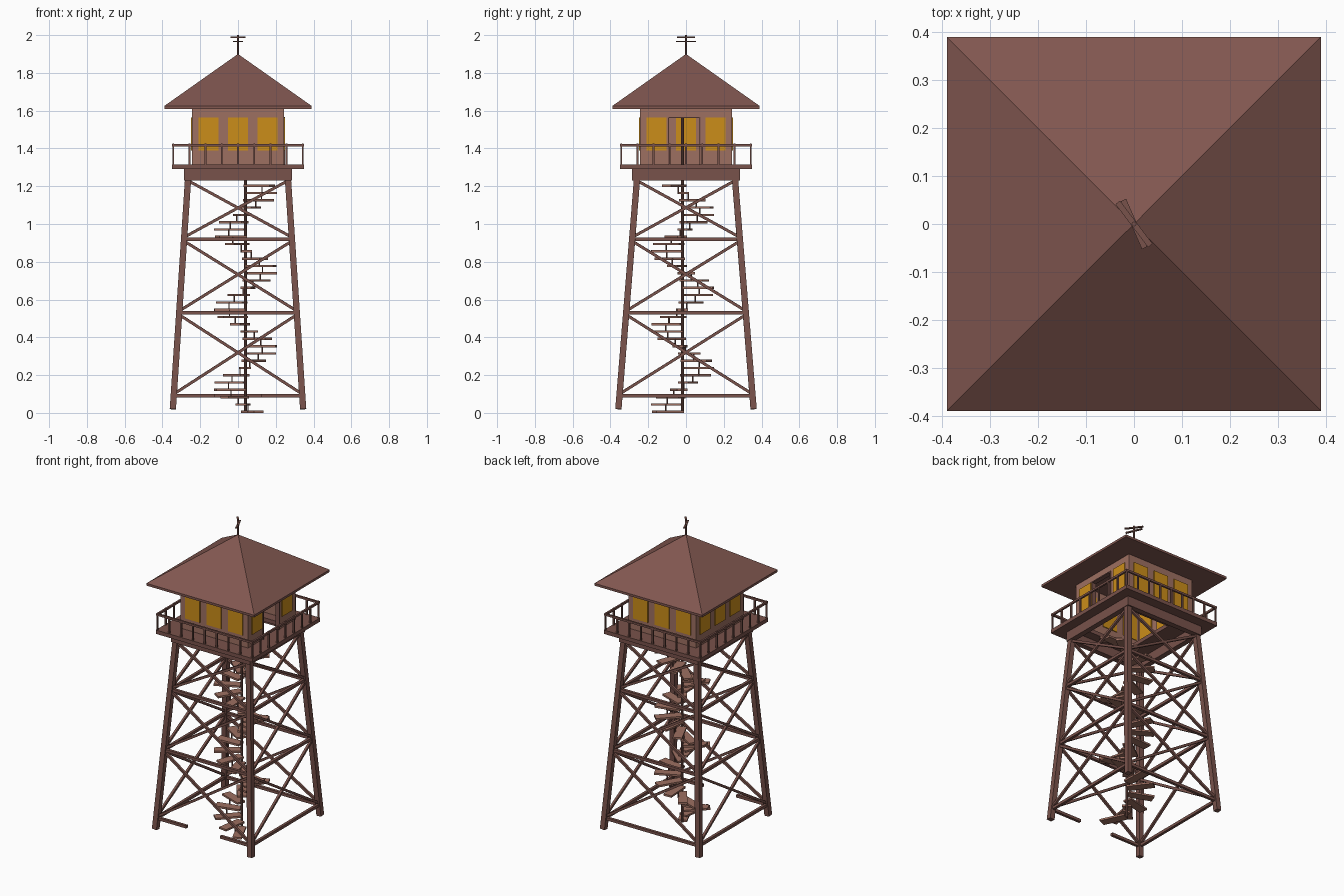
import bpy, bmesh
from math import radians, cos, sin
from mathutils import Vector, Matrix

if "Cube" in bpy.data.objects:
    bpy.data.objects.remove(bpy.data.objects["Cube"])


def material(name, rgb):
    m = bpy.data.materials.new(name)
    m.diffuse_color = (*rgb, 1)
    m.use_nodes = True
    m.node_tree.nodes["Principled BSDF"].inputs["Base Color"].default_value = m.diffuse_color
    return m


TIMBER = material("dark_timber", (0.19, 0.085, 0.07))
ROOFING = material("roofing", (0.22, 0.095, 0.08))
BOARD = material("light_board", (0.34, 0.16, 0.12))
GLASS = material("amber_glass", (0.60, 0.27, 0.01))


class Part:
    """Collects simple solids into one named object."""
    def __init__(self, name, mat):
        self.name, self.mat, self.bm = name, mat, bmesh.new()

    def solid(self, matrix):
        bmesh.ops.create_cube(self.bm, size=1, matrix=matrix)

    def box(self, lo, hi, turn=Matrix()):
        lo, hi = Vector(lo), Vector(hi)
        self.solid(turn @ Matrix.Translation((lo + hi) / 2) @ Matrix.Diagonal((*(hi - lo), 1)))

    def beam(self, a, b, w, h=None):
        a, b = Vector(a), Vector(b)
        z = (b - a).normalized()
        ref = Vector((0, 0, 1)) if abs(z.z) < 0.9 else Vector((0, 1, 0))
        x = ref.cross(z).normalized()
        rot = Matrix((x, z.cross(x), z)).transposed().to_4x4()
        self.solid(Matrix.Translation((a + b) / 2) @ rot @ Matrix.Diagonal((w, h or w, (b - a).length, 1)))

    def rod(self, x, y, z0, z1, r, sides=8):
        bmesh.ops.create_cone(self.bm, cap_ends=True, segments=sides, radius1=r, radius2=r,
                              depth=z1 - z0, matrix=Matrix.Translation((x, y, (z0 + z1) / 2)))

    def done(self):
        me = bpy.data.meshes.new(self.name)
        self.bm.to_mesh(me)
        self.bm.free()
        me.materials.append(self.mat)
        ob = bpy.data.objects.new(self.name, me)
        bpy.context.collection.objects.link(ob)
        return ob


def quarter(k):
    return Matrix.Rotation(radians(90 * k), 4, 'Z')


# Sloping legs
def leg(sx, sy, z):
    t = (z - 0.02) / 1.21
    return Vector((sx * (0.345 - 0.08 * t), sy * (0.358 - 0.098 * t), z))


CORNERS = [(-1, -1), (1, -1), (1, 1), (-1, 1)]
legs = Part("legs", TIMBER)
for c in CORNERS:
    legs.beam(leg(*c, 0.02), leg(*c, 1.24), 0.033)
legs.done()

# Horizontal girts; the lowest front one is split for the entrance
girts = Part("girts", TIMBER)
braces = Part("cross_braces", TIMBER)
for k in range(4):
    a, b = CORNERS[k], CORNERS[(k + 1) % 4]
    for z in (0.09, 0.53, 0.92):
        p, q = leg(*a, z), leg(*b, z)
        if k == 0 and z < 0.2:
            girts.beam(p, p.lerp(q, 0.32), 0.018)
            girts.beam(q, q.lerp(p, 0.32), 0.018)
        else:
            girts.beam(p, q, 0.018)
    # X bracing in each bay
    for z0, z1 in ((0.10, 0.52), (0.54, 0.91), (0.93, 1.23)):
        braces.beam(leg(*a, z0), leg(*b, z1), 0.015)
        braces.beam(leg(*b, z0), leg(*a, z1), 0.015)
girts.done()
braces.done()

# Spiral stair
PX, PY = 0.04, -0.018
pole = Part("stair_pole", TIMBER)
pole.rod(PX, PY, 0.0, 1.57, 0.008)
pole.done()
treads = Part("stair_treads", BOARD)
risers = Part("stair_risers", TIMBER)
STEPS, RISE, TURN = 32, 0.0386, 33.75
for i in range(STEPS):
    z, ang = 0.006 + i * RISE, -65 - i * TURN
    turn = Matrix.Translation((PX, PY, z)) @ Matrix.Rotation(radians(ang), 4, 'Z')
    treads.box((0.005, -0.028, -0.006), (0.165, 0.028, 0.006), turn)
    if i < STEPS - 1:
        h = radians(ang - TURN / 2)
        risers.rod(PX + 0.09 * cos(h), PY + 0.09 * sin(h), z, z + RISE, 0.004, 6)
treads.done()
risers.done()

# Beam ring under the deck, and the deck with its stair opening
ring = Part("deck_beams", TIMBER)
deck = Part("deck", TIMBER)
for k in range(4):
    ring.box((-0.285, -0.285, 1.23), (0.255, -0.25, 1.29), quarter(k))
ring.done()
X0, X1, Y0, Y1, E = -0.13, 0.21, -0.19, 0.16, 0.35
deck.box((-E, -E, 1.29), (E, Y0, 1.315))
deck.box((-E, Y1, 1.29), (E, E, 1.315))
deck.box((-E, Y0, 1.29), (X0, Y1, 1.315))
deck.box((X1, Y0, 1.29), (E, Y1, 1.315))
deck.done()

# Railing
rail = Part("railing", TIMBER)
for k in range(4):
    rail.box((-0.349, -0.349, 1.41), (0.349, -0.337, 1.423), quarter(k))
    for i in range(8):
        x = -0.343 + i * 0.08575
        rail.box((x - 0.005, -0.348, 1.31), (x + 0.005, -0.338, 1.425), quarter(k))
rail.done()

# Cabin walls (door opening on the right side)
W, T, F, H = 0.244, 0.224, 1.315, 1.615
walls = Part("cabin_walls", BOARD)
panes = Part("windows", GLASS)
frame = Part("door_frame", TIMBER)
for k in range(4):
    m = quarter(k)
    if k == 1:
        walls.box((-W, -W, F), (-0.095, -T, H), m)
        walls.box((0.078, -W, F), (T, -T, H), m)
        walls.box((-0.095, -W, 1.565), (0.078, -T, H), m)
        for x in (-0.095, 0.072):
            frame.box((x, -0.249, F), (x + 0.006, -0.22, 1.565), m)
        frame.box((-0.095, -0.249, 1.56), (0.078, -0.22, 1.567), m)
    else:
        walls.box((-W, -W, F), (T, -T, H), m)
    for x in (-0.155, 0, 0.155):
        if k != 1 or x:
            panes.box((x - 0.053, -0.25, 1.39), (x + 0.053, -0.219, 1.565), m)
walls.done()
panes.done()
frame.done()

# Pyramid roof with a thin eave edge
roof = Part("roof", ROOFING)
roof.box((-0.39, -0.39, 1.61), (0.39, 0.39, 1.625))
top = max(roof.bm.faces, key=lambda f: f.calc_center_median().z)
apex = bmesh.ops.poke(roof.bm, faces=[top])["verts"][0]
apex.co.z = 1.9
roof.done()

# Mast with two crossbars
mast = Part("mast", TIMBER)
mast.rod(0, 0, 1.88, 2.0, 0.005)
for z, x, y in ((1.988, 0.034, 0.045), (1.966, 0.022, 0.05)):
    mast.beam((-x, y, z), (x, -y, z), 0.012, 0.007)
mast.done()
